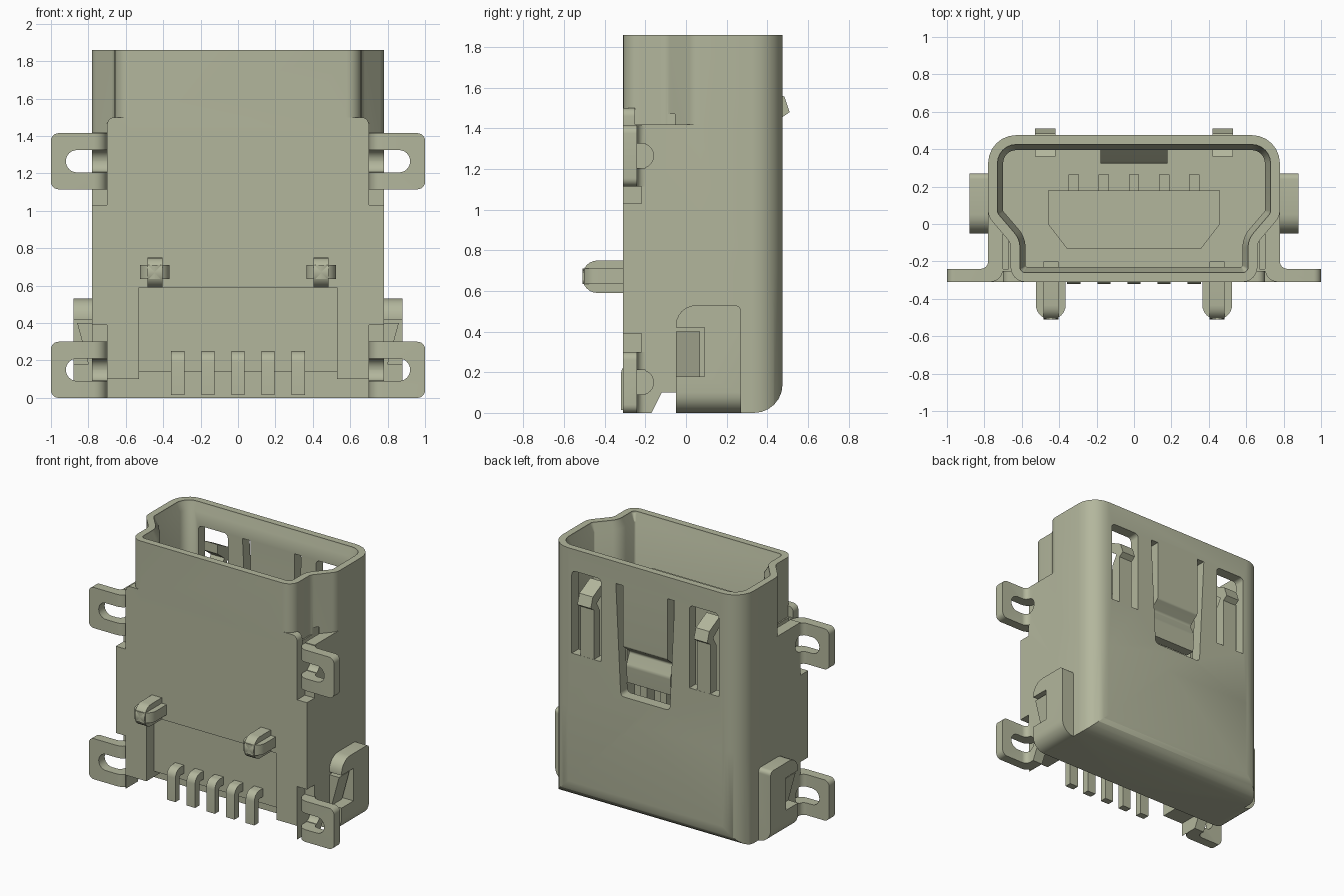
import bpy, bmesh, math
from mathutils import Vector

cube = bpy.data.objects.get("Cube")
if cube:
    bpy.data.objects.remove(cube, do_unlink=True)

metal = bpy.data.materials.new("sage grey")
metal.use_nodes = True
colour = (0.45, 0.47, 0.335, 1)
metal.diffuse_color = colour
metal.node_tree.nodes["Principled BSDF"].inputs["Base Color"].default_value = colour


def rounded(corners, steps=6):
    """Turn (a, b, radius) corners into a filleted outline."""
    out = []
    for i, c in enumerate(corners):
        p = Vector(c[:2])
        r = c[2] if len(c) > 2 else 0
        if r == 0:
            out.append(p)
            continue
        u = (Vector(corners[i - 1][:2]) - p).normalized()
        v = (Vector(corners[(i + 1) % len(corners)][:2]) - p).normalized()
        half = u.angle(v) / 2
        mid = p + (u + v).normalized() * r / math.sin(half)
        start = p + u * r / math.tan(half) - mid
        end = p + v * r / math.tan(half) - mid
        sweep = start.angle_signed(end)
        for k in range(steps + 1):
            a = -sweep * k / steps
            out.append(mid + Vector((start.x * math.cos(a) - start.y * math.sin(a),
                                     start.x * math.sin(a) + start.y * math.cos(a))))
    return out


def inset(corners, t):
    """Shrink a counter-clockwise outline by t, keeping its fillets parallel."""
    out = []
    for i, c in enumerate(corners):
        p = Vector(c[:2])
        d1 = (p - Vector(corners[i - 1][:2])).normalized()
        d2 = (Vector(corners[(i + 1) % len(corners)][:2]) - p).normalized()
        n1, n2 = Vector((-d1.y, d1.x)), Vector((-d2.y, d2.x))
        q = p + (n1 + n2) * t / (1 + n1.dot(n2))
        convex = d1.x * d2.y - d1.y * d2.x > 0
        out.append((q.x, q.y, max(0.01, c[2] - t if convex else c[2] + t)))
    return out


def place(p, c, axis):
    return {"x": (c, p[0], p[1]), "y": (p[0], c, p[1]), "z": (p[0], p[1], c)}[axis]


def loft(name, rings, axis="z"):
    """Solid through (outline, level) rings along an axis."""
    bm = bmesh.new()
    loops = [[bm.verts.new(place(p, c, axis)) for p in pts] for pts, c in rings]
    n = len(loops[0])
    for a, b in zip(loops, loops[1:]):
        for i in range(n):
            bm.faces.new((a[i], a[(i + 1) % n], b[(i + 1) % n], b[i]))
    bm.faces.new(loops[0])
    bm.faces.new(loops[-1])
    bmesh.ops.recalc_face_normals(bm, faces=bm.faces)
    mesh = bpy.data.meshes.new(name)
    bm.to_mesh(mesh)
    bm.free()
    mesh.materials.append(metal)
    obj = bpy.data.objects.new(name, mesh)
    bpy.context.scene.collection.objects.link(obj)
    return obj


def prism(name, corners, lo, hi, axis="z"):
    pts = rounded(corners)
    return loft(name, [(pts, lo), (pts, hi)], axis)


def box(name, x, y, z):
    return prism(name, [(x[0], y[0]), (x[1], y[0]), (x[1], y[1]), (x[0], y[1])], *z)


def combine(obj, other, how="DIFFERENCE"):
    mod = obj.modifiers.new("cut", "BOOLEAN")
    mod.operation, mod.solver, mod.object = how, "EXACT", other
    bpy.context.view_layer.update()
    graph = bpy.context.evaluated_depsgraph_get()
    mesh = bpy.data.meshes.new_from_object(obj.evaluated_get(graph))
    obj.modifiers.clear()
    obj.data = mesh
    bpy.data.objects.remove(other, do_unlink=True)


def mirrored(corners, s):
    return [(c[0] * s, *c[1:]) for c in corners]


# Lower shell: rounded plan crossed with a side profile that curves under the back
shell = prism("shell", [(-.78, -.31), (.78, -.31), (.78, .475, .15), (-.78, .475, .15)], 0, 1.42)
side = prism("side_profile", [(-.4, 0), (.475, 0, .14), (.475, 1.5), (-.4, 1.5)], -1, 1, "x")
combine(shell, side, "INTERSECT")

# Mouth of the socket with stepped-in sides
half = [(.66, -.31, .08), (.66, -.10, .07), (.78, .04, .09), (.78, .475, .15)]
mouth = half + mirrored(half[::-1], -1)
combine(shell, prism("mouth", mouth, .7, 1.86), "UNION")
combine(shell, prism("front_lip", [(-.70, 1.3), (.70, 1.3), (.70, 1.5, .04), (-.70, 1.5, .04)],
                     -.31, -.25, "y"), "UNION")

# Clear the four front corners, then add the bent mounting tabs
for s in (-1, 1):
    for lo, hi in ((1.03, 1.6), (-.1, .39)):
        combine(shell, box("corner_cut", sorted((s * .70, s * .9)), (-.4, -.22), (lo, hi)))
    for base in (0, 1.115):
        tab = prism("tab", mirrored([(.70, -.15), (.70, -.31, .07), (1, -.31), (1, -.24),
                                     (.78, -.24, .04), (.78, -.15)], s), base, base + .30)
        face = prism("tab_face", mirrored([(.5, base), (1, base, .04), (1, base + .30, .04),
                                           (.5, base + .30)], s), -.4, 0, "y")
        combine(tab, face, "INTERSECT")
        combine(shell, tab, "UNION")
        mid = base + .15
        combine(shell, prism("slot", mirrored([(.701, mid - .06), (.92, mid - .06, .059),
                                               (.92, mid + .06, .059), (.701, mid + .06)], s),
                             -.4, -.20, "y"))
        combine(shell, prism("bend_slot", [(-.23, mid - .06), (-.16, mid - .06, .059),
                                           (-.16, mid + .06, .059), (-.23, mid + .06)],
                             s * .701, s * .82, "x"))

# Socket cavity with a chamfered entry
wide, narrow = rounded(inset(mouth, .05)), rounded(inset(mouth, .08))
combine(shell, loft("cavity", [(narrow, .72), (narrow, 1.80), (wide, 1.85), (wide, 1.95)]))

# Front recess, open underside and the slanted relief in the side walls
combine(shell, box("front_recess", (-.53, .53), (-.4, -.22), (-.1, .59)))
combine(shell, box("underside", (-.699, .699), (-.4, -.05), (-.1, .10)))
combine(shell, box("pin_gap", (-.53, .53), (-.4, -.05), (-.1, .14)))
combine(shell, prism("relief", [(-.22, -.1), (-.12, .10), (-.05, .10), (-.05, -.1)], -.9, .9, "x"))

# Back wall openings around the springs
combine(shell, prism("latch_opening", [(-.20, .88, .03), (.20, .88, .03), (.24, 1.70), (-.24, 1.70)],
                     .33, .6, "y"))
for s in (-1, 1):
    combine(shell, prism("spring_opening", mirrored([(.36, 1.09), (.60, 1.09), (.60, 1.70, .03),
                                                     (.36, 1.70, .03)], s), .33, .6, "y"))
    combine(shell, box("side_gap", sorted((s * .67, s * .70)), (-.24, -.02), (1.15, 1.47)))

parts = [shell]

# Centre latch, hanging from the top and bent inward
parts.append(prism("latch_spring", [(.475, 1.73), (.475, 1.25, .02), (.40, 1.19, .02), (.44, 1.10, .05),
                                    (.43, .97), (.36, .97), (.36, 1.09), (.32, 1.20, .03),
                                    (.40, 1.28, .02), (.40, 1.73)], -.18, .18, "x"))

for s in (-1, 1):
    # Side contact springs with a kinked tip
    parts.append(prism("contact_spring", [(.474, 1.05), (.474, 1.455), (.51, 1.48), (.485, 1.555),
                                          (.36, 1.62), (.36, 1.55), (.44, 1.49), (.40, 1.42),
                                          (.40, 1.05)], s * .42, s * .53, "x"))
    # Locating pegs with a cross section
    x = s * .445
    parts.append(prism("peg_wide", [(x - .08, -.25), (x - .08, -.51, .078), (x + .08, -.51, .078),
                                    (x + .08, -.25)], .635, .71))
    parts.append(prism("peg_tall", [(-.2, .59), (-.51, .59, .075), (-.51, .75, .075), (-.2, .75)],
                       x - .04, x + .04, "x"))
    # Folded side flaps with a notch and a slanted catch
    flap = prism("side_flap", [(-.05, 0), (.27, 0), (.27, .53, .03), (-.05, .53, .10), (-.05, .42),
                               (.09, .42), (.09, .18), (-.05, .18)], s * .70, s * .88, "x")
    combine(flap, prism("flap_curve", mirrored([(.6, 0), (.88, 0, .10), (.88, .6), (.6, .6)], s),
                        -.2, .4, "y"), "INTERSECT")
    parts.append(flap)
    parts.append(prism("flap_catch", mirrored([(.77, .18), (.80, .18), (.86, .40), (.77, .40)], s),
                       -.05, .07, "y"))

# Inner tongue
parts.append(prism("tongue", [(-.36, -.13), (.36, -.13), (.46, .0), (.46, .18), (-.46, .18),
                              (-.46, .0)], .7, 1.55))

# Five contacts inside and five solder pins outside
for i in range(-2, 3):
    x = i * .161
    parts.append(box("contact", (x - .028, x + .028), (.17, .265), (.7, 1.35)))
    parts.append(prism("solder_pin", [(-.15, .25), (-.32, .25, .06), (-.32, .015), (-.27, .015),
                                      (-.27, .19, .015), (-.15, .19)], x - .035, x + .035, "x"))

bpy.ops.object.select_all(action="DESELECT")
for part in parts:
    part.select_set(True)
bpy.context.view_layer.objects.active = shell
bpy.ops.object.shade_smooth_by_angle(angle=math.radians(32))
